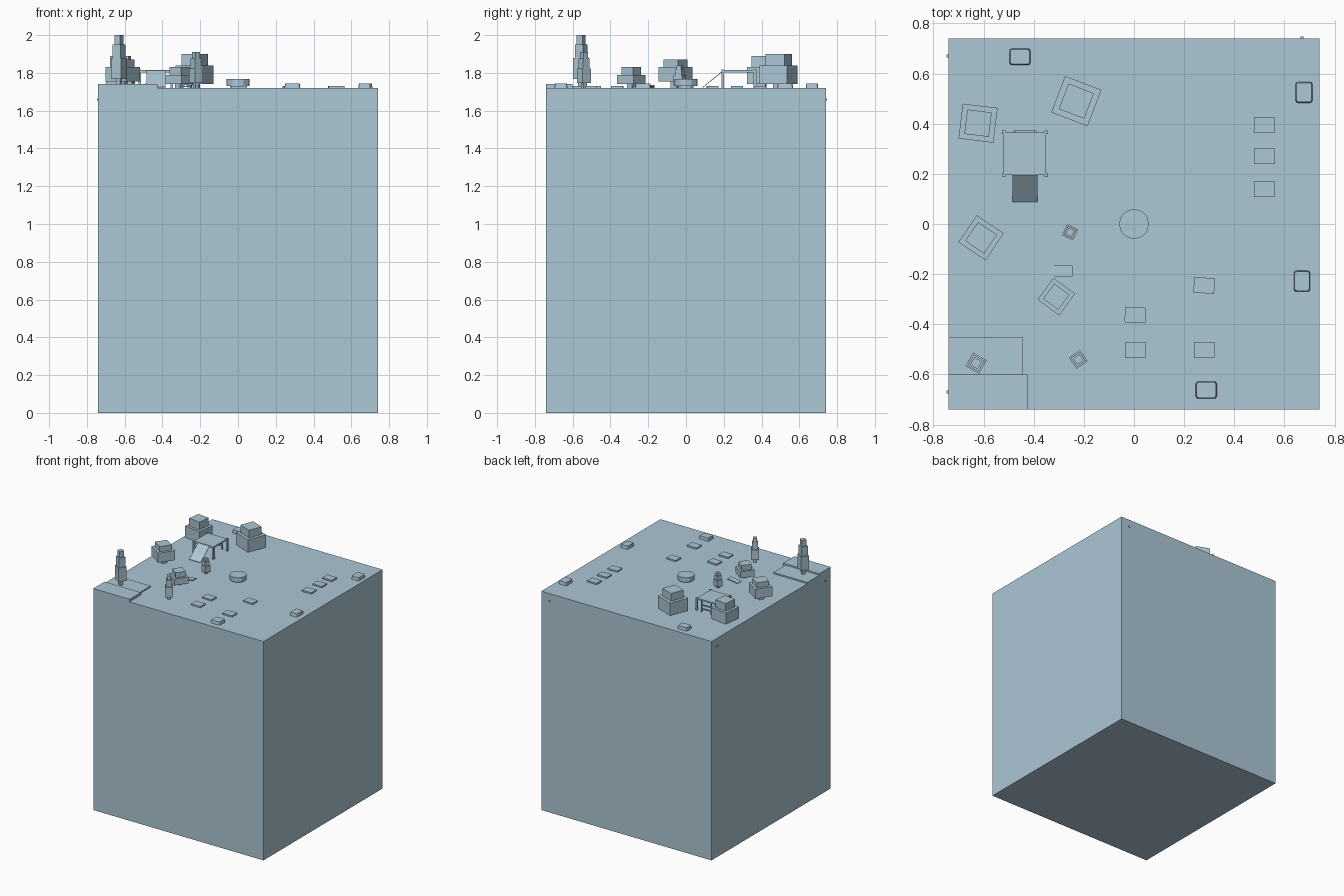
import bpy, bmesh, math
from mathutils import Matrix, Vector

if "Cube" in bpy.data.objects:
    bpy.data.objects.remove(bpy.data.objects["Cube"])

mat = bpy.data.materials.new("pale_blue")
mat.diffuse_color = (0.413, 0.571, 0.665, 1)
mat.use_nodes = True
mat.node_tree.nodes["Principled BSDF"].inputs["Base Color"].default_value = mat.diffuse_color
TOP = 1.72


def finish(name, bm):
    me = bpy.data.meshes.new(name)
    bm.to_mesh(me)
    bm.free()
    me.materials.append(mat)
    ob = bpy.data.objects.new(name, me)
    bpy.context.collection.objects.link(ob)
    return ob


def add_box(bm, x, y, z0, z1, sx, sy, deg=0, tilt=0):
    m = (Matrix.Translation((x, y, (z0 + z1) / 2))
         @ Matrix.Rotation(math.radians(deg), 4, 'Z')
         @ Matrix.Rotation(math.radians(tilt), 4, 'Y')
         @ Matrix.Diagonal((sx, sy, z1 - z0, 1)))
    return bmesh.ops.create_cube(bm, size=1, matrix=m)["verts"]


def box(name, *args, **kw):
    bm = bmesh.new()
    add_box(bm, *args, **kw)
    return finish(name, bm)


def tiers(name, x, y, deg, layers):
    """Stack of square blocks: (bottom, top, side)."""
    bm = bmesh.new()
    for z0, z1, s in layers:
        add_box(bm, x, y, z0, z1, s, s, deg)
    return finish(name, bm)


# Ground block
box("ground_block", 0, 0, 0, TOP, 1.48, 1.48)

# Corner terraces
box("front_terrace", -0.5825, -0.67, TOP - 0.01, 1.741, 0.315, 0.14)
box("rear_terrace", -0.5925, -0.525, TOP - 0.01, 1.73, 0.295, 0.15)

# Bushy trees: centre, rotation, crown side, crown bottom, crown shoulder, crown top
for x, y, d, s, z0, z1, z2 in [
    (-0.23, 0.49, -21, 0.155, 1.74, 1.84, 1.90),
    (-0.622, 0.402, -7, 0.14, 1.74, 1.83, 1.89),
    (-0.61, -0.055, -34, 0.13, 1.755, 1.83, 1.87),
    (-0.31, -0.29, -36, 0.107, 1.74, 1.79, 1.83),
]:
    tiers("bushy_tree", x, y, d,
          [(TOP, z0, s * 0.3), (z0, z1, s), (z1, z2, s * 0.7)])

# Slim conifers: centre, rotation, base, height, side
for x, y, d, z, h, s in [
    (-0.63, -0.555, -30, 1.73, 0.27, 0.062),
    (-0.222, -0.54, 35, TOP, 0.19, 0.054),
    (-0.255, -0.033, -25, TOP, 0.12, 0.048),
]:
    tiers("conifer", x, y, d, [
        (z, z + h * 0.14, s * 0.4), (z + h * 0.14, z + h * 0.55, s),
        (z + h * 0.55, z + h * 0.82, s * 0.8),
        (z + h * 0.82, z + h, s * 0.56)])

# Play tower: deck, posts, ladder
box("tower_deck", -0.435, 0.28, 1.803, 1.815, 0.17, 0.17)
bm = bmesh.new()
for x in (-0.52, -0.35):
    for y in (0.195, 0.365):
        add_box(bm, x, y, TOP, 1.817, 0.014, 0.014)
finish("tower_posts", bm)
bm = bmesh.new()
for z in (1.745, 1.775):
    add_box(bm, -0.435, 0.368, z - 0.004, z + 0.004, 0.09, 0.008)
for x in (-0.477, -0.393):
    add_box(bm, x, 0.368, TOP, 1.805, 0.008, 0.008)
finish("tower_ladder", bm)

# Slide
bm = bmesh.new()
pts = [(0.195, 1.812), (0.087, 1.724), (0.087, 1.72), (0.195, 1.807)]
rings = [[bm.verts.new((x, y, z)) for y, z in pts] for x in (-0.485, -0.385)]
bm.faces.new(rings[0])
bm.faces.new(rings[1][::-1])
for i in range(4):
    j = (i + 1) % 4
    bm.faces.new((rings[0][i], rings[1][i], rings[1][j], rings[0][j]))
bmesh.ops.recalc_face_normals(bm, faces=bm.faces)
finish("slide", bm)

# Round table on a pedestal
bm = bmesh.new()
for r, z0, z1 in ((0.04, TOP, 1.731), (0.06, 1.731, 1.768)):
    bmesh.ops.create_cone(bm, cap_ends=True, segments=12, radius1=r, radius2=r,
                          depth=z1 - z0,
                          matrix=Matrix.Translation((0, 0, (z0 + z1) / 2)))
finish("round_table", bm)

# Tilted plank
box("tilted_plank", -0.29, -0.188, 1.724, 1.73, 0.09, 0.043, tilt=-8)

# Flat stones
for x, y, d in [(0.52, 0.395, -2), (0.52, 0.27, 0), (0.52, 0.14, 2),
                (0.28, -0.245, -4), (0.28, -0.502, 0),
                (0.005, -0.363, -3), (0.005, -0.502, 0)]:
    box("flat_stone", x, y, TOP - 0.005, 1.731, 0.083, 0.062, deg=d)

# Rounded stones with chamfered corners and a slight taper
for x, y, sx, sy in [(0.288, -0.662, 0.085, 0.07), (-0.455, 0.667, 0.085, 0.066),
                     (0.678, 0.525, 0.068, 0.085), (0.67, -0.228, 0.066, 0.085)]:
    bm = bmesh.new()
    add_box(bm, x, y, TOP - 0.002, 1.744, sx, sy)
    upright = [e for e in bm.edges
               if abs(e.verts[0].co.z - e.verts[1].co.z) > 0.01]
    bmesh.ops.bevel(bm, geom=upright, offset=0.01, segments=2, profile=0.5,
                    affect='EDGES')
    for v in bm.verts:
        if v.co.z > 1.73:
            v.co = Vector((x + (v.co.x - x) * 0.9, y + (v.co.y - y) * 0.9, v.co.z))
    finish("rounded_stone", bm)

# Tiny pegs on the side walls
box("back_peg", 0.67, 0.742, 1.655, 1.665, 0.012, 0.01)
for y in (-0.67, 0.67):
    box("left_peg", -0.742, y, 1.655, 1.665, 0.01, 0.012)
